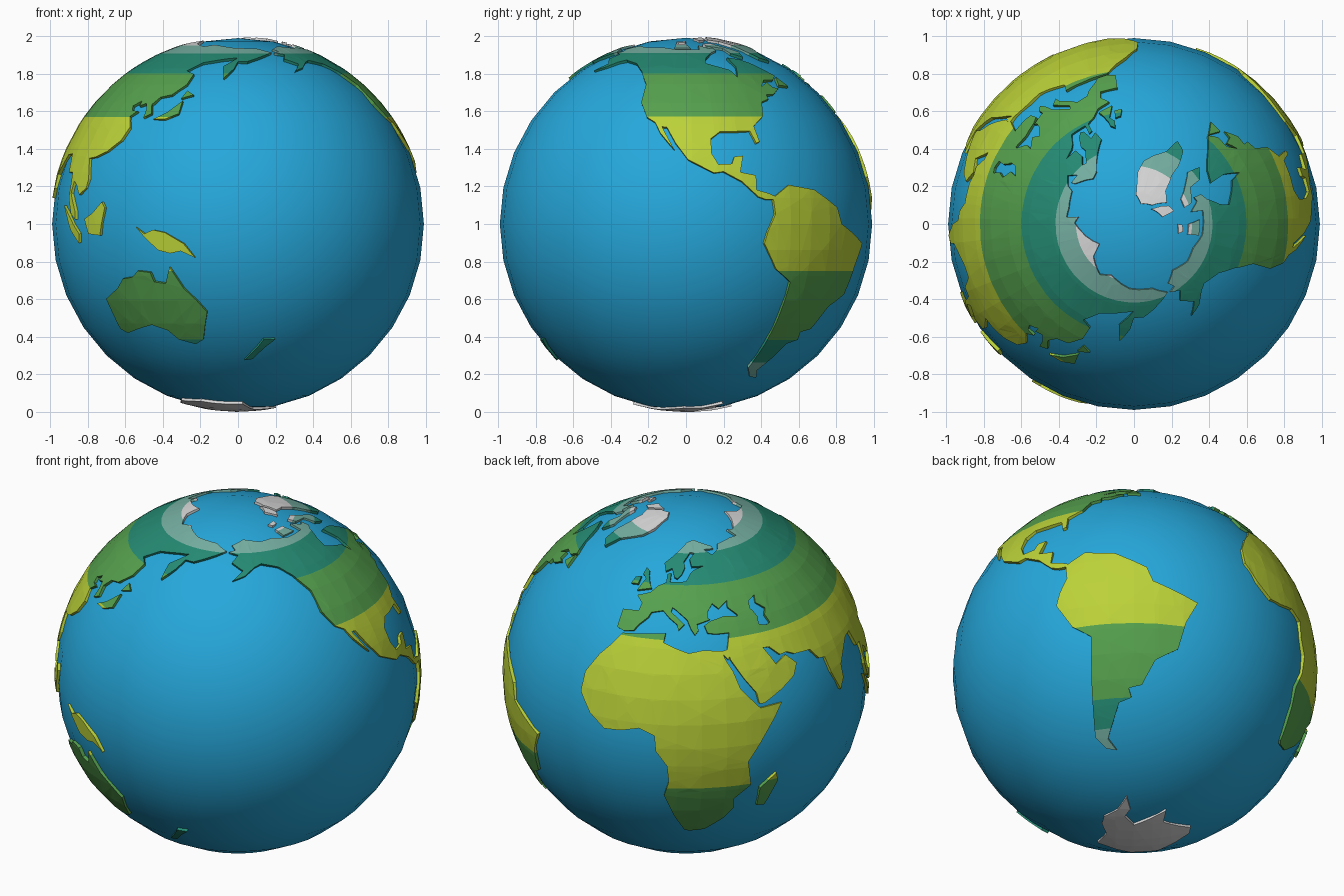
import bpy, bmesh, math
from mathutils import Vector

OCEAN_R, LAND_R, RIM_R = 0.99, 1.0, 0.965
LON_AT_X = -106          # longitude facing +x


def material(name, rgb):
    m = bpy.data.materials.new(name)
    m.diffuse_color = (*rgb, 1)
    return m


ocean_blue = material("ocean_blue", (0.019, 0.39, 0.71))
BANDS = [material("tropic_yellow_green", (0.50, 0.64, 0.04)),
         material("temperate_green", (0.091, 0.352, 0.075)),
         material("boreal_teal", (0.018, 0.255, 0.17)),
         material("tundra_pale_teal", (0.18, 0.43, 0.36)),
         material("ice_white", (0.70, 0.70, 0.70))]
NORTH = (34.8, 53.2, 65.3, 72)      # climate band limits
SOUTH = (-14.5, -38, -47.5, -58)


def band(lat):
    if lat > 0:
        return sum(lat > b for b in NORTH)
    return sum(lat < b for b in SOUTH)


def globe_point(p):
    lat, az = math.radians(p.y), math.radians(p.x - LON_AT_X)
    return Vector((math.cos(lat) * math.cos(az), math.cos(lat) * math.sin(az), math.sin(lat)))


def south_pole_point(p):
    c, s = math.cos(math.radians(50)), math.sin(math.radians(50))
    x, y = -s * p.x + c * p.y, c * p.x + s * p.y
    return Vector((x, y, -math.sqrt(max(0, 1 - x * x - y * y))))


def land(name, flat, mapping=globe_point, step=8.0):
    """Flat outline -> cut by grid and climate limits -> wrapped on the globe with a rim."""
    bm = bmesh.new()
    pts = list(zip(flat[::2], flat[1::2]))
    f = bm.faces.new([bm.verts.new((x, y, 0)) for x, y in pts])
    f.normal_update()
    if f.normal.z < 0:
        f.normal_flip()
    bmesh.ops.triangulate(bm, faces=bm.faces[:])
    cuts = []
    for axis in (0, 1):
        vals = [p[axis] for p in pts]
        n = Vector((1 - axis, axis, 0))
        k = math.floor(min(vals) / step) + 1
        while k * step < max(vals):
            cuts.append((n, k * step))
            k += 1
    if mapping is globe_point:
        cuts += [(Vector((0, 1, 0)), b) for b in NORTH + SOUTH]
    for n, d in cuts:
        bmesh.ops.bisect_plane(bm, geom=bm.verts[:] + bm.edges[:] + bm.faces[:],
                               dist=step * 1e-4, plane_co=n * d, plane_no=n)
    bmesh.ops.triangulate(bm, faces=bm.faces[:])
    for v in bm.verts:
        v.co = mapping(v.co) * LAND_R
    # rim down into the ocean
    rim = [e for e in bm.edges if len(e.link_faces) == 1]
    out = bmesh.ops.extrude_edge_only(bm, edges=rim)
    for v in out["geom"]:
        if isinstance(v, bmesh.types.BMVert):
            v.co *= RIM_R / LAND_R
    for f in bm.faces:
        c = f.calc_center_median().normalized()
        f.material_index = band(math.degrees(math.asin(c.z)))
    for v in bm.verts:
        v.co.z += 1
    me = bpy.data.meshes.new(name)
    bm.to_mesh(me)
    bm.free()
    for m in BANDS:
        me.materials.append(m)
    bpy.context.collection.objects.link(bpy.data.objects.new(name, me))


# Ocean ball
bpy.ops.mesh.primitive_uv_sphere_add(segments=32, ring_count=16, radius=OCEAN_R, location=(0, 0, 1))
ocean = bpy.context.object
ocean.name = "ocean"
ocean.data.materials.append(ocean_blue)
bpy.ops.object.shade_smooth()

# Europe, Asia and the south-west share straight inland borders (longitude, latitude pairs)
land("europe", [29, 41.3, 26, 40.6, 23.5, 40, 24, 38, 22.5, 36.5, 21, 38.5, 19.5, 41.5, 15, 44.5,
                13, 45.5, 12.5, 44, 16, 41.8, 18.3, 40, 16, 38, 15.3, 40, 12, 42, 9, 44.3, 4, 43.4,
                3, 41.7, -0.3, 39, -2, 36.8, -6, 36.2, -9, 37, -9, 43, -1.8, 43.4, -1.2, 46,
                -4.5, 48.4, 1.5, 50, 4.5, 52.5, 8.5, 54, 8.3, 57, 10.5, 57.5, 10.5, 54.2, 19, 54.5,
                21.5, 57.5, 24, 58.8, 30, 60, 22.5, 60, 21.5, 63, 25.2, 65.3, 22, 65.7, 17.5, 62,
                18.5, 60, 16.5, 57, 14.2, 55.5, 12.5, 56, 10.5, 59.3, 7, 58, 5, 61, 13, 66, 20, 70,
                26, 71, 40, 67.5, 40.5, 66.4, 33, 66.5, 38, 64, 44, 66, 46, 68, 60, 69, 60, 48,
                52, 47, 48, 45.5, 47.5, 43, 48.5, 42, 41, 42, 37.5, 44.8, 38, 47, 33.5, 44.6,
                31, 46.5, 28.5, 44, 28, 42])
land("asia", [60, 69, 68, 68.8, 67, 72.5, 73, 71.5, 80, 73, 104, 77.7, 113, 73.8, 130, 71,
              140, 72.6, 160, 69.7, 180, 69, 190, 66, 178, 62.5, 170, 60, 164, 60, 162, 56, 157, 51,
              155.5, 57, 164, 62.3, 156, 61.5, 143, 59.3, 136, 54.7, 141, 53, 140, 48, 135, 43.5,
              130, 42.5, 127.5, 39.5, 129.3, 36, 126.3, 34.5, 126, 37.7, 124.5, 40, 121.5, 39,
              121.5, 41, 118, 39, 119, 37.2, 122, 37, 119.5, 35, 121.8, 31, 120, 26.5, 115, 22.8,
              110, 21, 106.5, 20.5, 109, 14, 108.5, 11, 105, 9, 102.5, 12, 100.5, 13.3, 99.7, 9.5,
              103.4, 4, 103.8, 1.4, 101, 3, 98.5, 8, 97.7, 16, 94.5, 16, 92, 22, 88, 21.7,
              80.2, 15.5, 80, 11, 77.5, 8, 74, 15, 72.8, 20.5, 70, 21, 67, 24.8, 60, 25.4])
land("southwest_asia", [60, 25.4, 57, 26.8, 54, 26.6, 50.5, 29.8, 48, 30, 50.2, 26.5, 51.5, 24,
                        56.2, 26, 59.8, 22.5, 57.5, 19, 52, 16, 45, 12.8, 43.3, 13, 42.7, 16.5,
                        39, 21.5, 35, 28, 34.3, 31.3, 36, 36.5, 30.5, 36.5, 27.5, 37, 26.5, 39.5,
                        29, 40.8, 35, 42, 41, 41.3, 41, 42, 48.5, 42, 49.5, 40, 49, 37.5, 52, 36.7,
                        54, 37.2, 53, 40, 54.5, 42, 51, 44.5, 52, 47, 60, 48])
land("africa", [32.5, 31, 25, 31.6, 20, 30.8, 15.5, 32.2, 10.5, 34, 11, 37, 0, 36, -6, 35.5,
                -9.7, 31, -13, 27.5, -17, 21, -17.3, 14.5, -13, 8.5, -7.5, 4.4, -2, 4.8, 4, 6.3,
                9, 4.3, 9.5, -1, 13, -6, 13.5, -12, 11.8, -17.5, 15, -27, 18.3, -34, 20, -34.8,
                26, -34, 32.5, -28.5, 35.5, -24, 35, -20, 40.5, -15, 39, -6, 43, 0, 51.2, 11.8,
                43.5, 11.5, 37.3, 18.5, 35.5, 24, 33, 28.5, 32.6, 29.9, 34.2, 28, 35, 29.5, 34.3, 31.3])

# Americas
land("north_america", [-168, 65.7, -163, 66.6, -166, 68.5, -156, 71.2, -141, 69.6, -128, 70,
                       -115, 68.3, -95, 68, -94, 71.8, -86, 69, -82, 69.5, -82, 67, -87, 65.8,
                       -93, 62, -94.5, 58.8, -88, 56.8, -82, 55, -80, 51.3, -78.5, 54, -77, 57,
                       -78, 62.3, -70, 61, -65, 58.8, -61, 56, -56, 52, -60, 50, -66, 50, -70, 47,
                       -65, 49, -64, 46.5, -60.5, 46.3, -66, 43.6, -70, 43.5, -70, 41.7, -74, 40.5,
                       -76, 35, -81, 31.5, -80.2, 26, -81.5, 25.5, -83, 29.7, -89.5, 29.5,
                       -94, 29.5, -97.5, 27, -113, 31.3, -115, 32, -117.3, 32.8, -120.7, 34.7,
                       -124.2, 40.3, -124.5, 48, -130, 54.5, -136, 58.5, -146, 60.7, -151, 59.5,
                       -157, 56.5, -164, 54.7, -158, 58.5, -165, 61.5, -161, 64.5])
land("central_america", [-97.5, 27, -97.5, 22, -95.5, 18.5, -91, 18.7, -90, 21, -87, 21.3,
                         -88.5, 16, -83.3, 15, -83.5, 10.5, -79.5, 9.4, -77.3, 8.5, -78, 7.5,
                         -80.5, 7.5, -83, 8.3, -86, 11, -88, 13, -94, 16.2, -97, 15.8, -105.3, 20,
                         -109.5, 25.5, -112.8, 31, -114.6, 31.2, -109.8, 23.2, -115, 29,
                         -117.3, 32.8, -115, 32, -113, 31.3])
land("south_america", [-77.3, 8.5, -72, 12, -62, 10.5, -52, 5, -50, 0, -44, -2.5, -35.5, -6,
                       -39, -13, -41, -22, -48.5, -26, -53, -34, -58, -35, -57, -38, -62, -39.5,
                       -65, -45, -69, -51, -65.5, -55, -71, -54, -75, -50, -73, -40, -71.5, -30,
                       -70.3, -18, -76.3, -14, -81.2, -6, -80, -2, -77.5, 3, -78, 7.5])

# Australia and the south polar land
land("australia", [114, -23.5, 121, -20, 124, -17, 128, -16.5, 130.5, -14.5, 135, -15, 136, -18,
                   140, -18.5, 142, -13.3, 146, -20, 150, -24, 153.3, -28, 150.5, -38, 147, -39.8,
                   140.5, -38, 137, -34.5, 131, -32.5, 124, -34, 118, -35.5, 115, -34])
land("south_polar_land", [-.175, .05, -.164, .12, -.09, .19, -.04, .29, -.02, .2, -.05, .14, 0, .06,
                          .175, .17, .16, .07, .31, -.05, .3, -.12, .127, -.32, -.02, -.33,
                          -.2, -.2, -.15, -.05], south_pole_point, 0.1)

# Islands
land("greenland", [-73, 78, -60, 82, -35, 83.5, -20, 81, -20, 74, -25, 70, -40, 65, -43.5, 60,
                   -50, 62, -53.5, 67, -54, 71, -60, 76])
land("arctic_island_north", [-92, 81, -65, 83, -78, 78, -88, 77])
land("arctic_island_east", [-88, 73.5, -78, 73.5, -68, 69.5, -62, 66.5, -65, 62.5, -72, 65,
                            -73, 69, -86, 71])
land("arctic_island_west", [-117, 73, -106, 73, -102, 69.3, -116, 69.5])
land("arctic_island_small", [-118, 76, -106, 76.5, -107, 75, -115, 74.7])
land("atlantic_island", [-59, 47.6, -56, 51.5, -53, 47])
land("britain", [-5.5, 50, 1.5, 51.5, 0, 53, -2, 56, -2.5, 57.5, -5, 58.5, -5.5, 56, -3, 54.5, -4.5, 52])
land("ireland", [-10, 52, -6.2, 52.2, -6, 55, -9, 54.5])
land("japan_south", [131, 34, 136, 36.5, 141, 41, 141, 36, 136, 34])
land("japan_north", [140, 42, 141.5, 45.3, 145, 43.5])
land("sumatra", [95.5, 5.7, 98, 4, 106, -3, 105.5, -5.8, 101, -2])
land("borneo", [109, 1.5, 113, 3.3, 117, 6.8, 118.5, 5, 116.5, -3.5, 111, -3])
land("new_guinea", [131, -1, 134, -3, 137, -1.8, 141, -2.6, 147, -6, 150.5, -10.3, 146, -8.3,
                    142.5, -9, 138.5, -8, 134, -4])
land("new_zealand", [167, -46.5, 172, -41, 174, -38, 178.5, -38, 174.5, -41.5, 170.5, -46])
land("madagascar", [49.3, -12.2, 50.3, -15.5, 47, -25, 44, -24.5, 44, -17])
